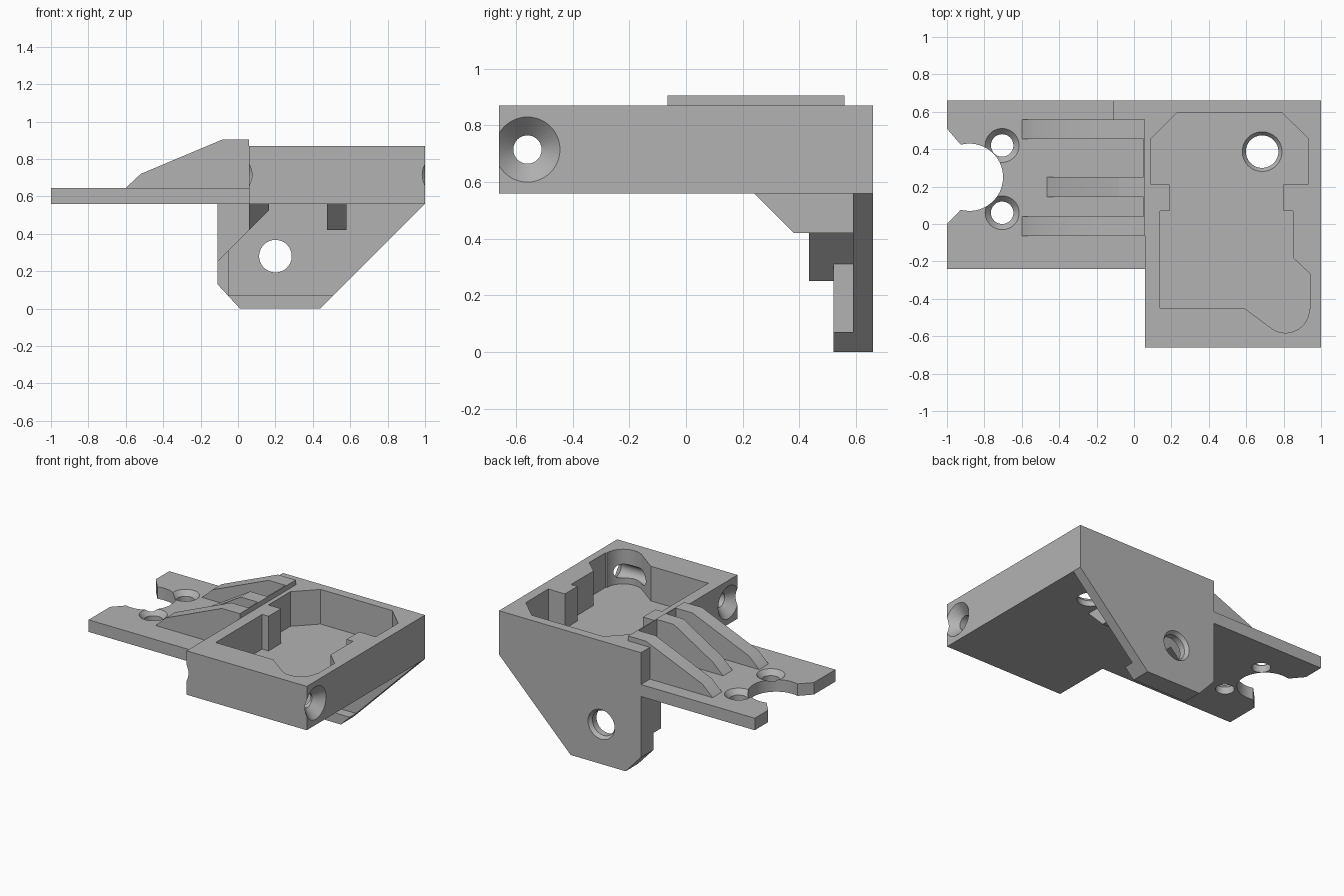
import bpy, bmesh, math
from mathutils import Vector

default = bpy.data.objects.get("Cube")
if default:
    bpy.data.objects.remove(default)

grey = bpy.data.materials.new("plain grey")
grey.use_nodes = True
grey.diffuse_color = (0.45, 0.45, 0.45, 1)
grey.node_tree.nodes["Principled BSDF"].inputs["Base Color"].default_value = (0.45, 0.45, 0.45, 1)

# Place a 2D profile point plus a depth along the chosen axis
PLACE = {
    "x": lambda a, b, d: Vector((d, a, b)),
    "y": lambda a, b, d: Vector((a, d, b)),
    "z": lambda a, b, d: Vector((a, b, d)),
}


def make_object(name, bm):
    bmesh.ops.recalc_face_normals(bm, faces=bm.faces)
    mesh = bpy.data.meshes.new(name)
    bm.to_mesh(mesh)
    bm.free()
    mesh.materials.append(grey)
    obj = bpy.data.objects.new(name, mesh)
    bpy.context.collection.objects.link(obj)
    return obj


def prism(name, profile, axis, lo, hi):
    bm = bmesh.new()
    rings = [[bm.verts.new(PLACE[axis](a, b, d)) for a, b in profile] for d in (lo, hi)]
    for ring in rings:
        bm.faces.new(ring)
    n = len(profile)
    for i in range(n):
        j = (i + 1) % n
        bm.faces.new((rings[0][i], rings[0][j], rings[1][j], rings[1][i]))
    return make_object(name, bm)


def bore(name, centre, axis, stations, sides=48):
    """Round cutter through a list of (depth, radius) stations."""
    bm = bmesh.new()
    rings = []
    for depth, radius in stations:
        rings.append([bm.verts.new(PLACE[axis](*p, depth)) for p in arc(centre, radius, 0, 360, sides)[:-1]])
    bm.faces.new(rings[0])
    bm.faces.new(rings[-1])
    for low, high in zip(rings, rings[1:]):
        for i in range(sides):
            j = (i + 1) % sides
            bm.faces.new((low[i], low[j], high[j], high[i]))
    return make_object(name, bm)


def rect(a0, a1, b0, b1):
    return [(a0, b0), (a1, b0), (a1, b1), (a0, b1)]


def arc(centre, radius, start, end, steps):
    angles = [math.radians(start + (end - start) * i / steps) for i in range(steps + 1)]
    return [(centre[0] + radius * math.cos(t), centre[1] + radius * math.sin(t)) for t in angles]


def combine(target, others, operation):
    for other in others:
        mod = target.modifiers.new(other.name, "BOOLEAN")
        mod.operation, mod.solver, mod.object = operation, "EXACT", other
    graph = bpy.context.evaluated_depsgraph_get()
    mesh = bpy.data.meshes.new_from_object(target.evaluated_get(graph))
    target.modifiers.clear()
    target.data = mesh
    for other in others:
        bpy.data.objects.remove(other)


BASE, TOP, BACK, SIDE = 0.56, 0.87, 0.66, 0.06

# Open-topped housing, the starting body
body = prism("mounting_bracket", rect(SIDE, 1, -BACK, BACK), "z", BASE, TOP)

# Flat arm with a round, flared notch in its end
notch = arc((-0.88, 0.25), 0.18, 105, -105, 32)
arm_outline = [(SIDE, -0.24), (SIDE, BACK), (-1, BACK), (-1, 0.51)] + notch + [(-1, 0), (-1, -0.24)]
parts = [prism("arm_plate", arm_outline, "z", BASE, 0.645)]

# Stiffening ribs on the arm, with the thin wall joining them
for y, start in ((-0.065, -0.6), (0.145, -0.465), (0.455, -0.6)):
    rib = [(start, 0.62), (start, 0.645), (start + 0.08, 0.72), (-0.08, 0.905), (SIDE, 0.905), (SIDE, 0.62)]
    parts.append(prism("rib", rib, "y", y, y + 0.105))
parts.append(prism("rib_end_wall", rect(-0.065, 0.56, 0.62, 0.905), "x", SIDE - 0.008, SIDE))
parts.append(prism("back_wall_end", rect(-0.11, SIDE, BASE, TOP), "y", 0.56, BACK))

# Hanging back plate with raised rims
hanger = [(-0.11, BASE), (-0.11, 0.13), (0.01, 0), (0.44, 0), (1, BASE)]
parts.append(prism("back_plate", hanger, "y", 0.59, BACK))
side_rim = [(-0.11, 0.13), (0.01, 0), (0.44, 0), (0.51, 0.07), (-0.05, 0.07), (-0.05, 0.31), (-0.11, 0.25)]
parts.append(prism("lower_rim", side_rim, "y", 0.52, 0.59))
wedge = [(-0.11, BASE), (-0.11, 0.25), (SIDE, 0.42), (SIDE, BASE)]
parts.append(prism("corner_block", wedge, "y", 0.435, 0.59))

# Two gussets under the housing, the first cut along the diagonal
gusset = [(0.59, BASE), (0.24, BASE), (0.38, 0.42), (0.59, 0.42)]
first = prism("inner_gusset", gusset, "x", SIDE, 0.165)
slope = prism("slope_cutter", [(SIDE, 0.42), (0.06, 0.3), (0.3, 0.3), (0.3, 0.66)], "y", 0.1, 0.8)
combine(first, [slope], "DIFFERENCE")
parts += [first, prism("outer_gusset", gusset, "x", 0.475, 0.58)]
combine(body, parts, "UNION")

# Stepped pocket with a rounded corner
pocket = [(0.23, 0.595), (0.79, 0.595), (0.93, 0.46), (0.93, 0.21), (0.8, 0.21), (0.8, 0.07),
          (0.85, 0.07), (0.85, -0.18), (0.945, -0.27), (0.945, -0.45)]
pocket += arc((0.81, -0.455), 0.127, 0, -125, 24)
pocket += [(0.59, -0.45), (0.14, -0.45), (0.14, 0.07), (0.19, 0.07), (0.19, 0.21), (0.09, 0.21), (0.09, 0.455)]
cutters = [prism("pocket_cutter", pocket, "z", 0.625, 1)]

# Countersunk holes: cross screw, floor, back plate and arm
cutters.append(bore("cross_hole", (-0.56, 0.715), "x",
                    [(0.05, 0.125), (0.125, 0.05), (0.935, 0.05), (1.01, 0.125)]))
cutters.append(bore("floor_hole", (0.685, 0.387), "z", [(0.5, 0.087), (0.6, 0.087), (0.63, 0.11)]))
cutters.append(bore("plate_hole", (0.2, 0.28), "y", [(0.55, 0.087), (0.635, 0.087), (0.665, 0.108)]))
for y in (0.06, 0.42):
    cutters.append(bore("arm_hole", (-0.705, y), "z", [(0.5, 0.06), (0.61, 0.06), (0.65, 0.095)]))
combine(body, cutters, "DIFFERENCE")

# Smooth bores, crisp edges
bpy.ops.object.select_all(action="DESELECT")
body.select_set(True)
bpy.context.view_layer.objects.active = body
bpy.ops.object.shade_smooth_by_angle(angle=math.radians(25))
